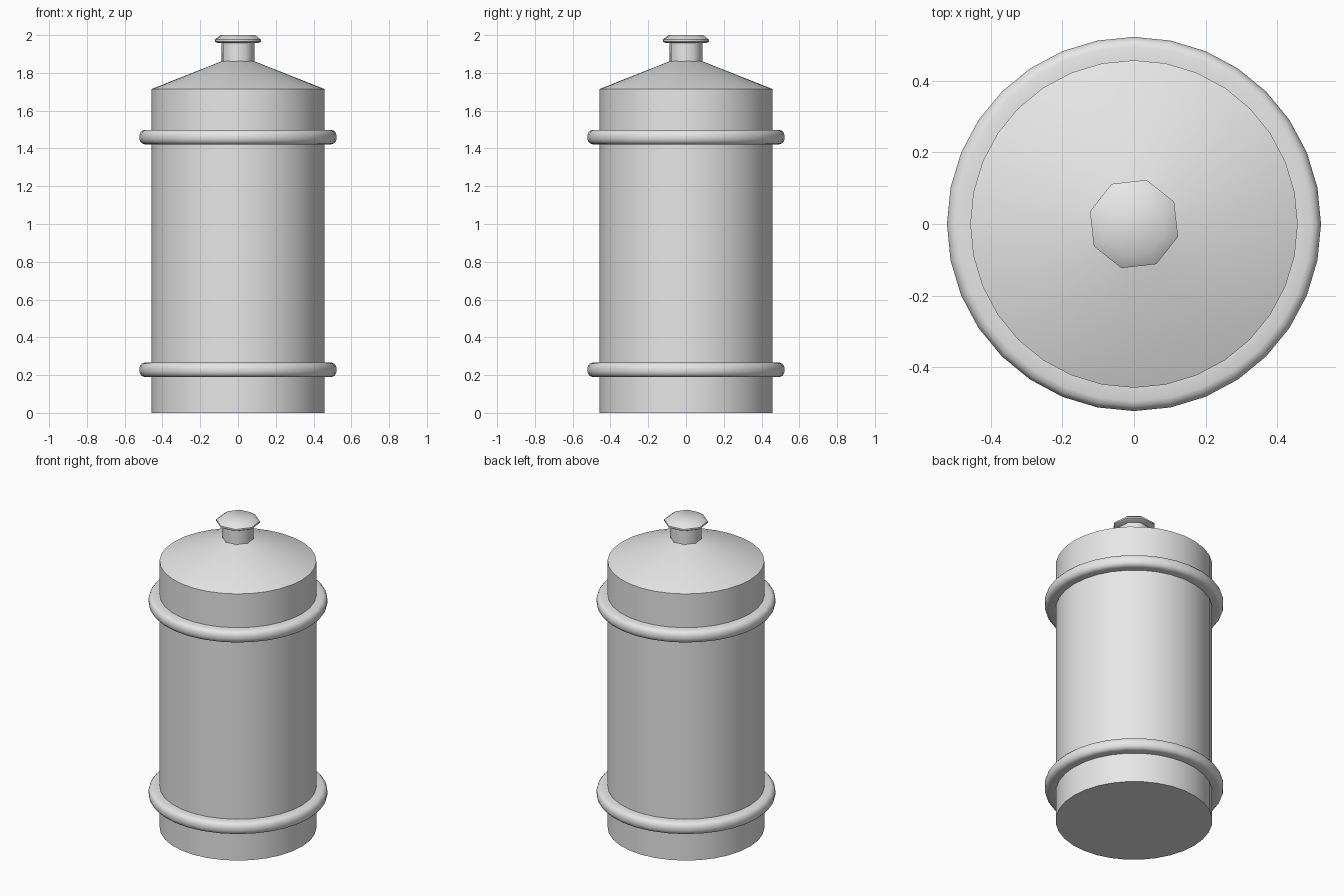
import bpy
import bmesh
import math
from mathutils import Matrix

cube = bpy.data.objects.get("Cube")
if cube:
    bpy.data.objects.remove(cube, do_unlink=True)

GREY = (0.8, 0.8, 0.8, 1.0)
metal = bpy.data.materials.new("light_grey_metal")
metal.use_nodes = True
metal.diffuse_color = GREY
metal.node_tree.nodes["Principled BSDF"].inputs["Base Color"].default_value = GREY


def lathe(name, profile, sides, turn=0.0, closed=False, sharp=30):
    """Revolve (radius, height) points around z; open ends are capped."""
    bm = bmesh.new()
    rings = []
    for r, z in profile:
        angles = [turn + math.tau * i / sides for i in range(sides)]
        rings.append([bm.verts.new((r * math.cos(a), r * math.sin(a), z)) for a in angles])
    pairs = list(zip(rings, rings[1:]))
    if closed:
        pairs.append((rings[-1], rings[0]))
    else:
        bm.faces.new(rings[0])
        bm.faces.new(rings[-1])
    for low, high in pairs:
        for i in range(sides):
            j = (i + 1) % sides
            bm.faces.new((low[i], low[j], high[j], high[i]))
    bmesh.ops.recalc_face_normals(bm, faces=bm.faces)
    mesh = bpy.data.meshes.new(name)
    bm.to_mesh(mesh)
    bm.free()
    mesh.materials.append(metal)
    obj = bpy.data.objects.new(name, mesh)
    bpy.context.collection.objects.link(obj)
    bpy.ops.object.select_all(action='DESELECT')
    obj.select_set(True)
    bpy.context.view_layer.objects.active = obj
    bpy.ops.object.shade_smooth_by_angle(angle=math.radians(sharp))
    return obj


# Drum and its conical lid
lathe("drum_body", [(0.457, 0), (0.457, 1.715)], 32)
lathe("conical_lid", [(0.457, 1.715), (0.08, 1.864)], 32)

# Rounded hoops around the drum
half = [(0.45, 0.038), (0.495, 0.038), (0.509, 0.033), (0.518, 0.022), (0.522, 0.008)]
for name, height in (("lower_hoop", 0.228), ("upper_hoop", 1.46)):
    section = [(r, height + h) for r, h in half]
    section += [(r, height - h) for r, h in reversed(half)]
    lathe(name, section, 32, closed=True, sharp=50)

# Eight-sided knob on a short neck
twist = math.radians(29)
lathe("knob_neck", [(0.091, 1.84), (0.091, 1.97)], 8, twist, sharp=50)
lathe("knob_cap", [(0.112, 1.957), (0.128, 1.966), (0.128, 1.976), (0.094, 2.0)],
      8, twist, sharp=50)
